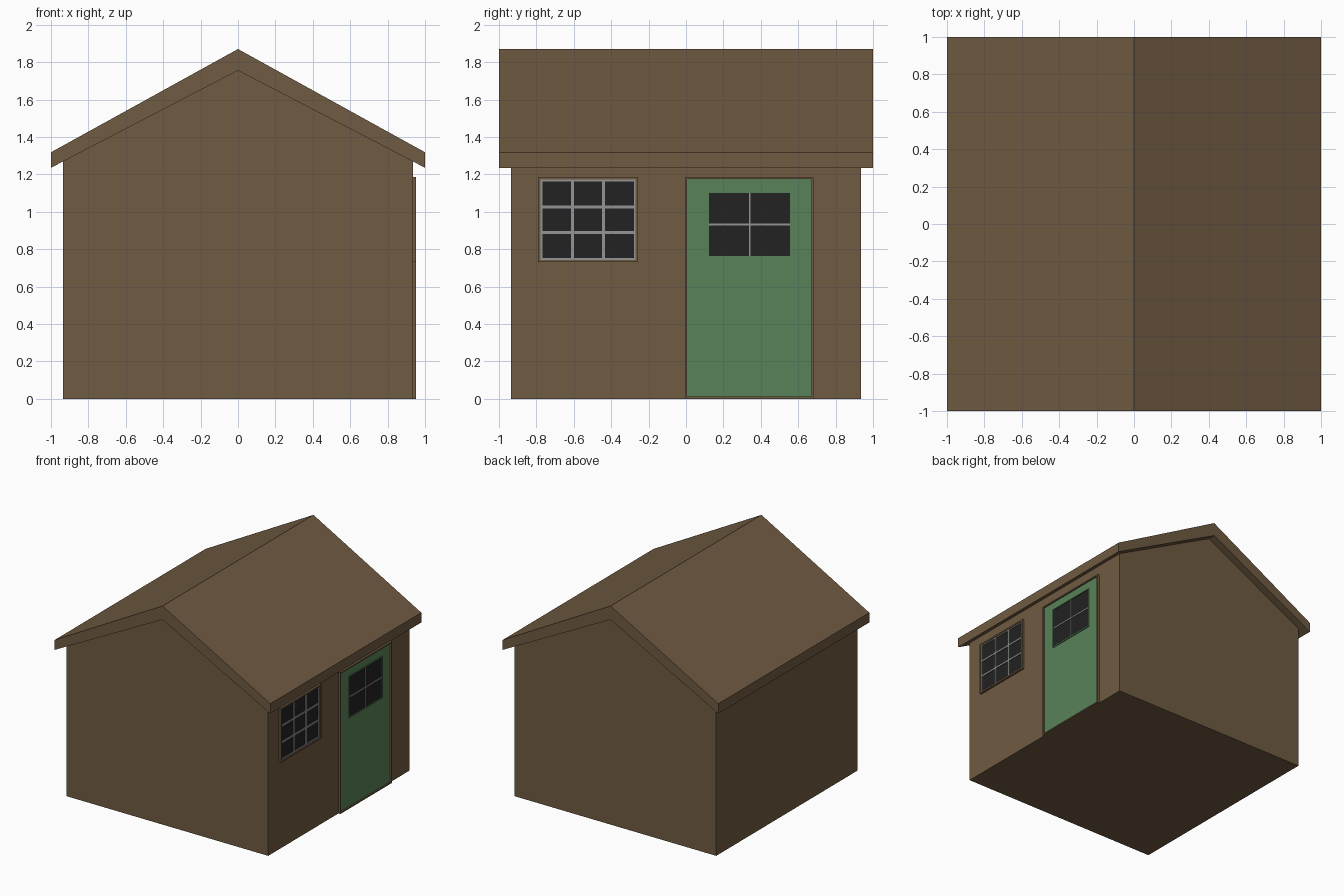
import bpy, bmesh

cube = bpy.data.objects.get("Cube")
if cube:
    bpy.data.objects.remove(cube, do_unlink=True)


def material(name, rgb):
    mat = bpy.data.materials.new(name)
    mat.use_nodes = True
    color = (*rgb, 1)
    mat.diffuse_color = color
    mat.node_tree.nodes["Principled BSDF"].inputs["Base Color"].default_value = color
    return mat


WOOD = material("brown wood", (0.16, 0.104, 0.054))
GREEN = material("green paint", (0.1, 0.225, 0.1))
GLASS = material("dark glass", (0.016, 0.016, 0.016))
GREY = material("grey bars", (0.3, 0.3, 0.3))


def make_object(name, bm, mat):
    bmesh.ops.recalc_face_normals(bm, faces=bm.faces)
    mesh = bpy.data.meshes.new(name)
    bm.to_mesh(mesh)
    bm.free()
    mesh.materials.append(mat)
    obj = bpy.data.objects.new(name, mesh)
    bpy.context.collection.objects.link(obj)
    return obj


def prism(name, profile, half_depth, mat):
    """Extrude an x-z profile along y."""
    bm = bmesh.new()
    face = bm.faces.new([bm.verts.new((x, -half_depth, z)) for x, z in profile])
    result = bmesh.ops.extrude_face_region(bm, geom=[face])
    verts = [g for g in result["geom"] if isinstance(g, bmesh.types.BMVert)]
    bmesh.ops.translate(bm, verts=verts, vec=(0, 2 * half_depth, 0))
    return make_object(name, bm, mat)


def add_box(bm, x, y, z):
    verts = bmesh.ops.create_cube(bm, size=1)["verts"]
    for v in verts:
        for i, (lo, hi) in enumerate((x, y, z)):
            v.co[i] = lo if v.co[i] < 0 else hi


def panel(name, x, y, z, mat):
    bm = bmesh.new()
    add_box(bm, x, y, z)
    return make_object(name, bm, mat)


def frame(name, x, y, z, width, mat):
    """Four boards around the inside of a y-z rectangle."""
    bm = bmesh.new()
    for end in (z[0], z[1] - width):
        add_box(bm, x, y, (end, end + width))
    for end in (y[0], y[1] - width):
        add_box(bm, x, (end, end + width), (z[0] + width, z[1] - width))
    return make_object(name, bm, mat)


def bars(name, x, y, z, columns, rows, width, mat):
    """Glazing bars dividing a y-z rectangle into panes."""
    bm = bmesh.new()
    for i in range(1, columns):
        c = y[0] + (y[1] - y[0]) * i / columns
        add_box(bm, x, (c - width / 2, c + width / 2), z)
    for i in range(1, rows):
        c = z[0] + (z[1] - z[0]) * i / rows
        add_box(bm, x, y, (c - width / 2, c + width / 2))
    return make_object(name, bm, mat)


# Shed body and roof
WALL = 0.935
EAVE = 1.235
RIDGE = 1.755
wall_top = RIDGE - (RIDGE - EAVE) * WALL
prism("shed_body", [(-WALL, 0), (WALL, 0), (WALL, wall_top), (0, RIDGE),
                    (-WALL, wall_top)], WALL, WOOD)
prism("roof", [(-1, EAVE), (0, RIDGE), (1, EAVE), (1, 1.318), (0, 1.87),
               (-1, 1.318)], 1, WOOD)

# Window with nine panes
frame("window_frame", (0.93, 0.953), (-0.79, -0.257), (0.73, 1.185), 0.013, WOOD)
panel("window_glass", (0.93, 0.938), (-0.777, -0.27), (0.743, 1.172), GLASS)
frame("window_sash", (0.93, 0.946), (-0.777, -0.27), (0.743, 1.172), 0.009, GREY)
bars("window_bars", (0.93, 0.946), (-0.77, -0.277), (0.75, 1.165), 3, 3, 0.016, GREY)

# Door with four panes
frame("door_frame", (0.93, 0.953), (-0.005, 0.682), (0, 1.185), 0.011, WOOD)
panel("door", (0.93, 0.942), (0.006, 0.671), (0.011, 1.174), GREEN)
frame("door_window_frame", (0.94, 0.95), (0.117, 0.563), (0.757, 1.107), 0.007, GREEN)
panel("door_glass", (0.94, 0.944), (0.124, 0.556), (0.764, 1.1), GLASS)
bars("door_window_bars", (0.94, 0.948), (0.124, 0.556), (0.764, 1.1), 2, 2, 0.009, GREY)
